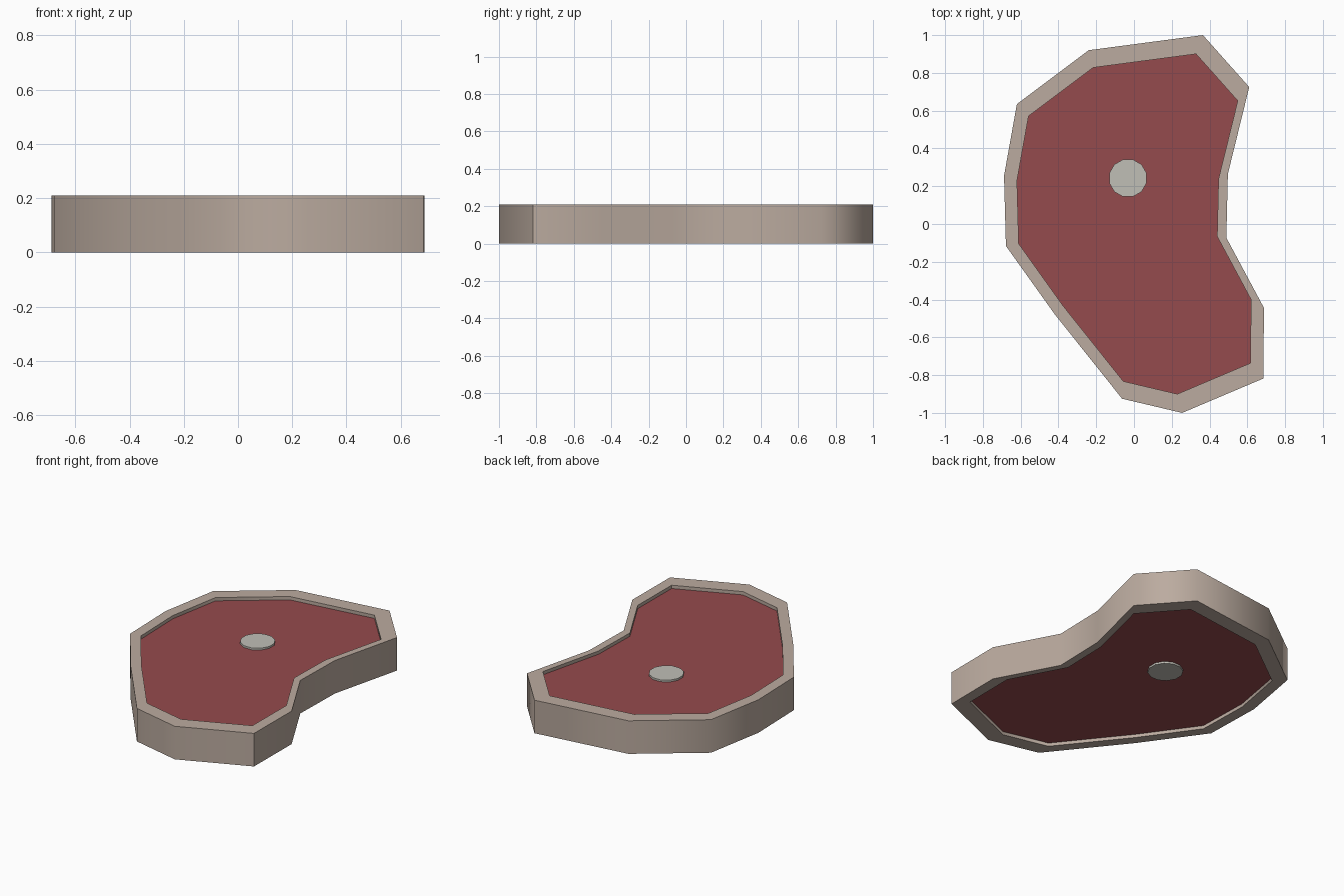
import bpy, bmesh, math

if "Cube" in bpy.data.objects:
    bpy.data.objects.remove(bpy.data.objects["Cube"])

HEIGHT = 0.21
OUTLINE = [(0.365, 1.0), (-0.24, 0.92), (-0.62, 0.635), (-0.688, 0.255),
           (-0.678, -0.116), (-0.418, -0.48), (-0.063, -0.925), (0.255, -1.0),
           (0.685, -0.818), (0.688, -0.444), (0.489, -0.073), (0.497, 0.265),
           (0.61, 0.725)]
INNER = [(x * 0.9, y * 0.9) for x, y in OUTLINE]


def material(name, color):
    mat = bpy.data.materials.new(name)
    mat.diffuse_color = (*color, 1)
    mat.use_nodes = True
    mat.node_tree.nodes["Principled BSDF"].inputs["Base Color"].default_value = mat.diffuse_color
    return mat


def finish(bm, name, mat):
    bmesh.ops.recalc_face_normals(bm, faces=bm.faces)
    mesh = bpy.data.meshes.new(name)
    bm.to_mesh(mesh)
    bm.free()
    mesh.materials.append(mat)
    obj = bpy.data.objects.new(name, mesh)
    bpy.context.collection.objects.link(obj)
    bpy.context.view_layer.objects.active = obj
    obj.select_set(True)
    bpy.ops.object.shade_smooth_by_angle(angle=math.radians(60))
    obj.select_set(False)
    return obj


def loop(bm, points, z):
    return [bm.verts.new((x, y, z)) for x, y in points]


def bridge(bm, a, b):
    n = len(a)
    for i in range(n):
        j = (i + 1) % n
        bm.faces.new((a[i], a[j], b[j], b[i]))


def slab(name, points, z0, z1, mat):
    bm = bmesh.new()
    low, high = loop(bm, points, z0), loop(bm, points, z1)
    bridge(bm, low, high)
    bm.faces.new(low)
    bm.faces.new(high)
    return finish(bm, name, mat)


def ring(name, outer, inner, z0, z1, mat):
    bm = bmesh.new()
    loops = [loop(bm, outer, z0), loop(bm, outer, z1),
             loop(bm, inner, z1), loop(bm, inner, z0)]
    for i in range(4):
        bridge(bm, loops[i], loops[(i + 1) % 4])
    return finish(bm, name, mat)


# Fat rim around the steak
ring("fat_rim", OUTLINE, INNER, 0, HEIGHT, material("fat", (0.50, 0.41, 0.35)))

# Red meat, slightly recessed on both sides
slab("meat", INNER, 0.021, HEIGHT - 0.021, material("meat", (0.30, 0.07, 0.075)))

# Round bone poking out of both faces of the meat
bone = [(-0.032 + 0.102 * math.cos(math.tau * (i + 0.5) / 12),
         0.243 + 0.102 * math.sin(math.tau * (i + 0.5) / 12)) for i in range(12)]
slab("bone", bone, 0.009, HEIGHT - 0.009, material("bone", (0.53, 0.52, 0.47)))
